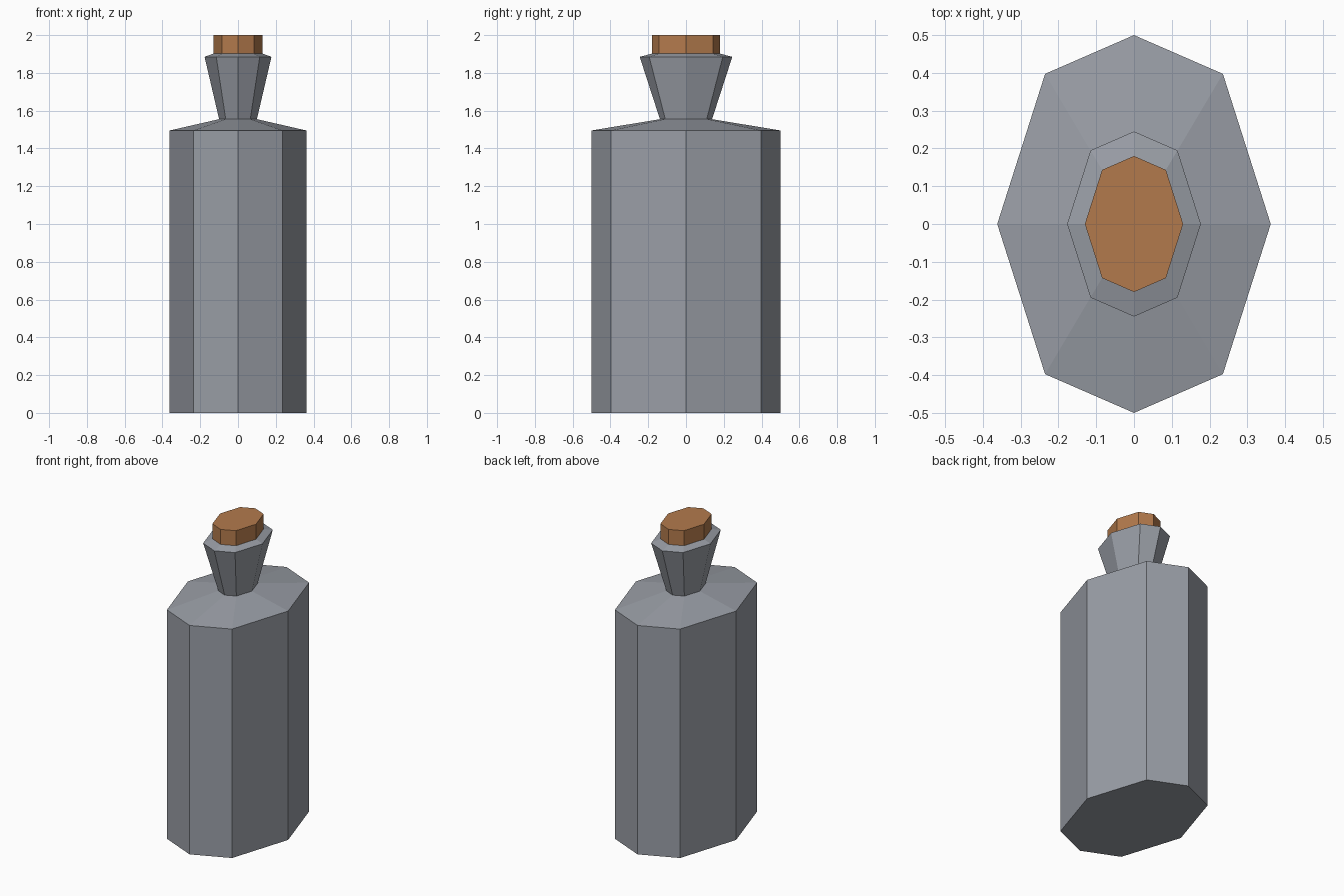
import bpy, bmesh

if "Cube" in bpy.data.objects:
    bpy.data.objects.remove(bpy.data.objects["Cube"])

# Elongated octagon, unit cross-section (half width 1, half depth 1)
OCT = [(0, -1), (.65, -.795), (1, 0), (.65, .795),
       (0, 1), (-.65, .795), (-1, 0), (-.65, -.795)]

def material(name, rgb):
    m = bpy.data.materials.new(name)
    m.diffuse_color = (*rgb, 1)
    m.use_nodes = True
    m.node_tree.nodes["Principled BSDF"].inputs["Base Color"].default_value = m.diffuse_color
    return m

def loft(name, sections, mat):
    """Stack of octagons (half width, half depth, z), capped at both ends."""
    bm = bmesh.new()
    rings = [[bm.verts.new((x * w, y * d, z)) for x, y in OCT] for w, d, z in sections]
    for a, b in zip(rings, rings[1:]):
        for i in range(8):
            j = (i + 1) % 8
            bm.faces.new((a[i], a[j], b[j], b[i]))
    bm.faces.new(rings[0][::-1])
    bm.faces.new(rings[-1])
    bmesh.ops.recalc_face_normals(bm, faces=bm.faces)
    me = bpy.data.meshes.new(name)
    bm.to_mesh(me)
    bm.free()
    me.materials.append(mat)
    ob = bpy.data.objects.new(name, me)
    bpy.context.collection.objects.link(ob)

glass = material("grey_glass", (.32, .34, .38))
cork = material("cork_brown", (.45, .195, .073))

# Bottle: body, shoulder, flared neck and lip
loft("bottle", [(.362, .5, 0), (.362, .5, 1.495), (.1, .138, 1.555),
                (.177, .245, 1.885), (.13, .18, 1.902)], glass)
# Cork stopper
loft("cork_stopper", [(.13, .18, 1.902), (.13, .18, 2)], cork)
